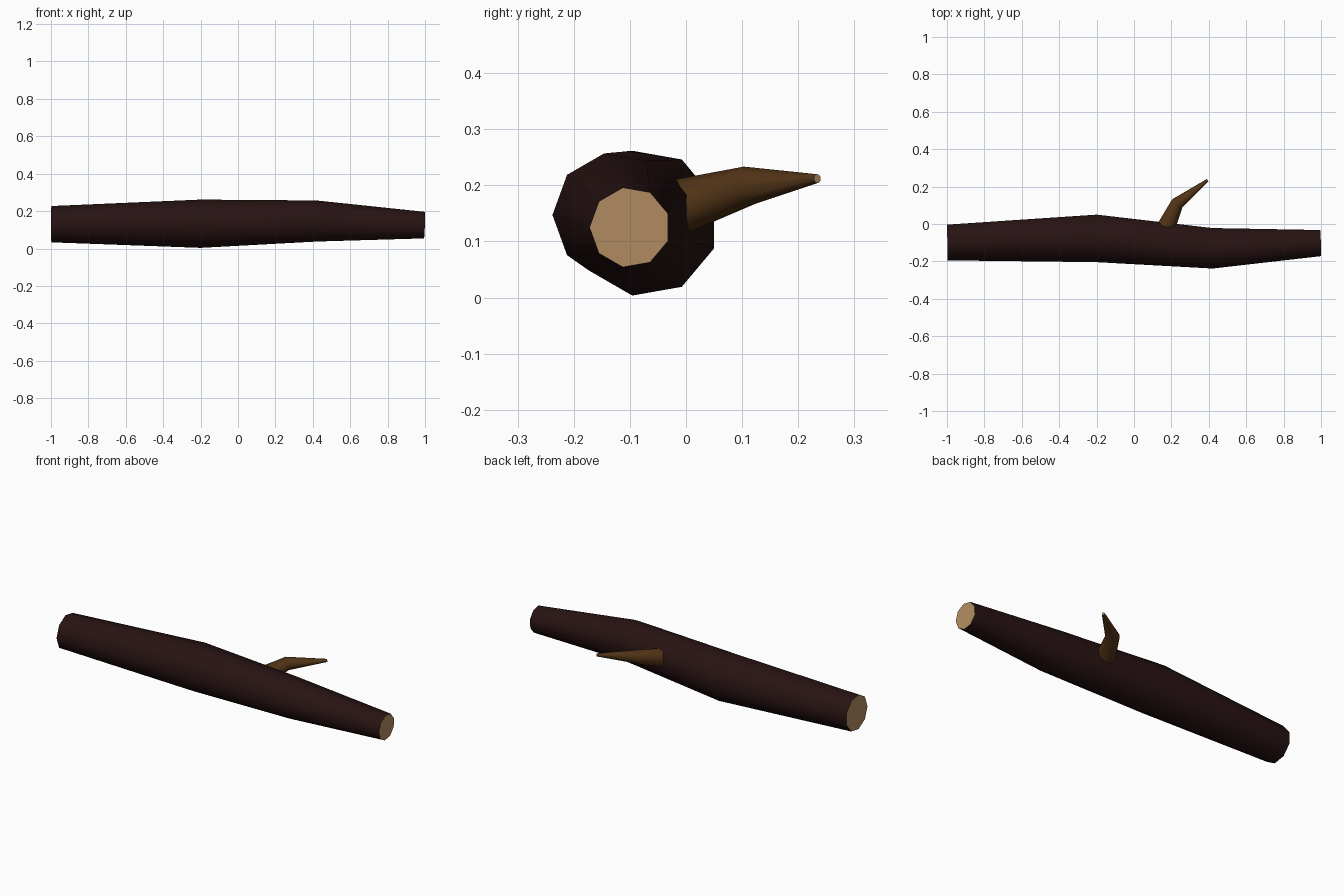
import bpy, bmesh, math
from mathutils import Vector, Matrix

cube = bpy.data.objects.get("Cube")
if cube:
    bpy.data.objects.remove(cube, do_unlink=True)

SIDES = 9


def material(name, rgb):
    m = bpy.data.materials.new(name)
    m.use_nodes = True
    m.diffuse_color = (*rgb, 1)
    m.node_tree.nodes["Principled BSDF"].inputs["Base Color"].default_value = (*rgb, 1)
    return m


bark = material("dark bark", (0.021, 0.0065, 0.0065))
branch_bark = material("brown branch bark", (0.085, 0.034, 0.008))
cut_wood = material("pale cut wood", (0.46, 0.27, 0.125))


def tapered_limb(name, rings, skin):
    """Loft rings of (centre, radius, facing direction), with cut wood at both ends."""
    bm = bmesh.new()
    loops = []
    for centre, radius, facing in rings:
        n = Vector(facing).normalized()
        side = n.cross(Vector((0, 0, 1))).normalized()
        up = side.cross(n)
        loop = []
        for i in range(SIDES):
            a = 2 * math.pi * i / SIDES
            loop.append(bm.verts.new(Vector(centre) + radius * (side * math.cos(a) + up * math.sin(a))))
        loops.append(loop)
    for a, b in zip(loops, loops[1:]):
        for i in range(SIDES):
            j = (i + 1) % SIDES
            bm.faces.new((a[i], a[j], b[j], b[i]))
    for loop in (loops[0], loops[-1]):
        bm.faces.new(loop).material_index = 1
    bmesh.ops.recalc_face_normals(bm, faces=bm.faces)
    mesh = bpy.data.meshes.new(name)
    bm.to_mesh(mesh)
    bm.free()
    mesh.materials.append(skin)
    mesh.materials.append(cut_wood)
    ob = bpy.data.objects.new(name, mesh)
    bpy.context.collection.objects.link(ob)
    bpy.ops.object.select_all(action="DESELECT")
    ob.select_set(True)
    bpy.context.view_layer.objects.active = ob
    bpy.ops.object.shade_smooth_by_angle(angle=math.radians(50))
    return ob


# Main log: swells in the middle and narrows toward the ends
tapered_limb("log", [
    ((-0.998, -0.096, 0.13), 0.0985, (1, 0.02, 0)),
    ((-0.2, -0.073, 0.1325), 0.131, (1, 0, 0)),
    ((0.42, -0.1265, 0.147), 0.1115, (1, 0, 0)),
    ((0.997, -0.1, 0.125), 0.072, (1, 0.03, -0.03)),
], bark)

# Bent side branch, rooted inside the log
tapered_limb("side_branch", [
    ((0.165, -0.03, 0.155), 0.053, (0.42, 0.9, 0.27)),
    ((0.23, 0.11, 0.198), 0.036, (0.6, 0.75, 0.1)),
    ((0.393, 0.234, 0.212), 0.008, (0.79, 0.6, 0.07)),
], branch_bark)
